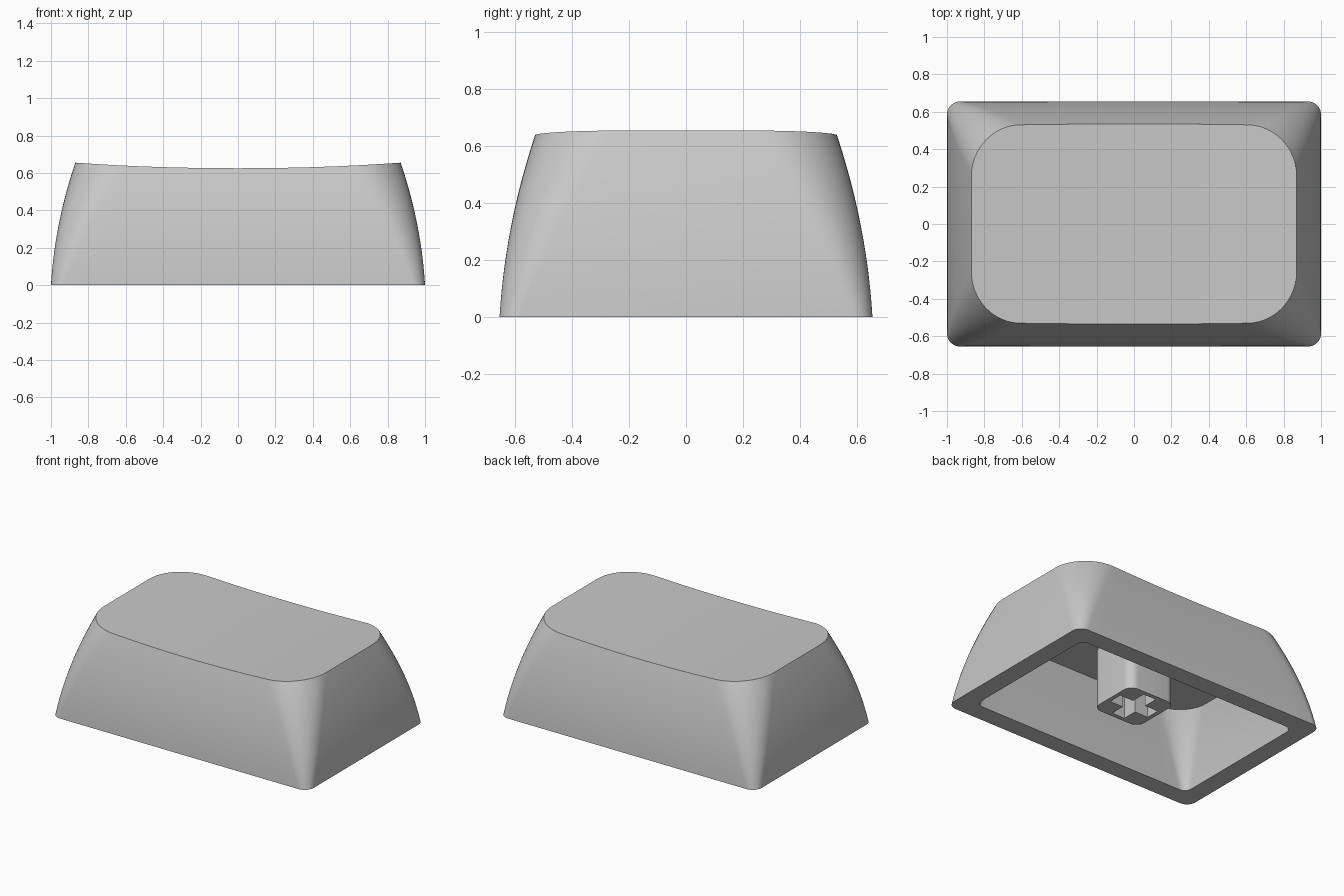
import bpy, bmesh, math
from mathutils import Vector

cube = bpy.data.objects.get("Cube")
if cube:
    bpy.data.objects.remove(cube, do_unlink=True)

# Single grey plastic
grey = bpy.data.materials.new("grey plastic")
grey.use_nodes = True
colour = (0.58, 0.58, 0.58, 1)
grey.diffuse_color = colour
grey.node_tree.nodes["Principled BSDF"].inputs["Base Color"].default_value = colour

HEIGHT, DIP, WALL, TAPER = 0.655, 0.03, 0.13, 0.13
CEILING = 0.49


def rounded_rect(hx, hy, r, arc=12, long_cuts=16):
    """Outline mirrored in y: point i faces point N-1-i."""
    pts = []
    corners = [(1, 1), (-1, 1), (-1, -1), (1, -1)]
    for q, (sx, sy) in enumerate(corners):
        cx, cy = sx * (hx - r), sy * (hy - r)
        for i in range(arc + 1):
            a = math.pi / 2 * (q + i / arc)
            pts.append((cx + r * math.cos(a), cy + r * math.sin(a)))
        if q in (0, 2):
            for i in range(1, long_cuts):
                pts.append((cx * (1 - 2 * i / long_cuts), cy + sy * r))
    return pts


def taper(t):
    return TAPER * (0.3 * t + 0.7 * t * t)


def outer_outline(t):
    return rounded_rect(1 - taper(t), 0.655 - taper(t), 0.07 + 0.2 * t)


def inner_outline(t):
    inset = WALL + taper(t)
    return rounded_rect(1 - inset, 0.655 - inset, 0.05 + 0.22 * t)


def add_ring(bm, pts, z):
    return [bm.verts.new((x, y, z)) for x, y in pts]


def bridge(bm, a, b):
    n = len(a)
    for i in range(n):
        j = (i + 1) % n
        bm.faces.new((a[i], a[j], b[j], b[i]))


def cap(bm, ring):
    n = len(ring)
    for i in range(n // 2 - 1):
        bm.faces.new((ring[i], ring[i + 1], ring[n - 2 - i], ring[n - 1 - i]))


def finish(bm, name):
    bmesh.ops.recalc_face_normals(bm, faces=bm.faces)
    mesh = bpy.data.meshes.new(name)
    bm.to_mesh(mesh)
    bm.free()
    mesh.materials.append(grey)
    ob = bpy.data.objects.new(name, mesh)
    bpy.context.collection.objects.link(ob)
    bpy.ops.object.select_all(action='DESELECT')
    ob.select_set(True)
    bpy.context.view_layer.objects.active = ob
    bpy.ops.object.shade_smooth_by_angle(angle=math.radians(30))
    return ob


# Hollow shell with bulging sides and a dished top
bm = bmesh.new()
STEPS = 12
outer = []
for k in range(STEPS + 1):
    f = k / STEPS
    ring = []
    for i, (x, y) in enumerate(outer_outline(f)):
        z = f * (HEIGHT - DIP + DIP * min(1, (x / 0.87) ** 2))
        px, py = outer_outline(z / HEIGHT)[i]
        ring.append(bm.verts.new((px, py, z)))
    outer.append(ring)
inner = []
for k in range(STEPS + 1):
    z = CEILING * k / STEPS
    inner.append(add_ring(bm, inner_outline(z / HEIGHT), z))
for rings in (outer, inner):
    for a, b in zip(rings, rings[1:]):
        bridge(bm, a, b)
    cap(bm, rings[-1])
bridge(bm, outer[0], inner[0])
finish(bm, "keycap_shell")

# Rounded square stem with a cross-shaped socket
bm = bmesh.new()
FOOT, SOCKET_END = 0.075, 0.375
outline = rounded_rect(0.185, 0.185, 0.065, arc=8, long_cuts=1)
reach, half = 0.155, 0.05
cross = []
for q in range(4):
    for x, y in ((reach, -half), (reach, half), (half, half)):
        for _ in range(q):
            x, y = -y, x
        cross.append((x, y))
# Drop the repeated inner corner shared by neighbouring arms
stem_foot = add_ring(bm, outline, FOOT)
socket_foot = add_ring(bm, cross, FOOT)
edges = []
for ring in (stem_foot, socket_foot):
    for i in range(len(ring)):
        edges.append(bm.edges.new((ring[i], ring[(i + 1) % len(ring)])))
bmesh.ops.triangle_fill(bm, edges=edges, use_beauty=True, normal=Vector((0, 0, -1)))
stem_top = add_ring(bm, outline, CEILING + 0.02)
socket_end = add_ring(bm, cross, SOCKET_END)
bridge(bm, stem_foot, stem_top)
bridge(bm, socket_foot, socket_end)
bm.faces.new(stem_top)
bm.faces.new(socket_end)
finish(bm, "stem")
